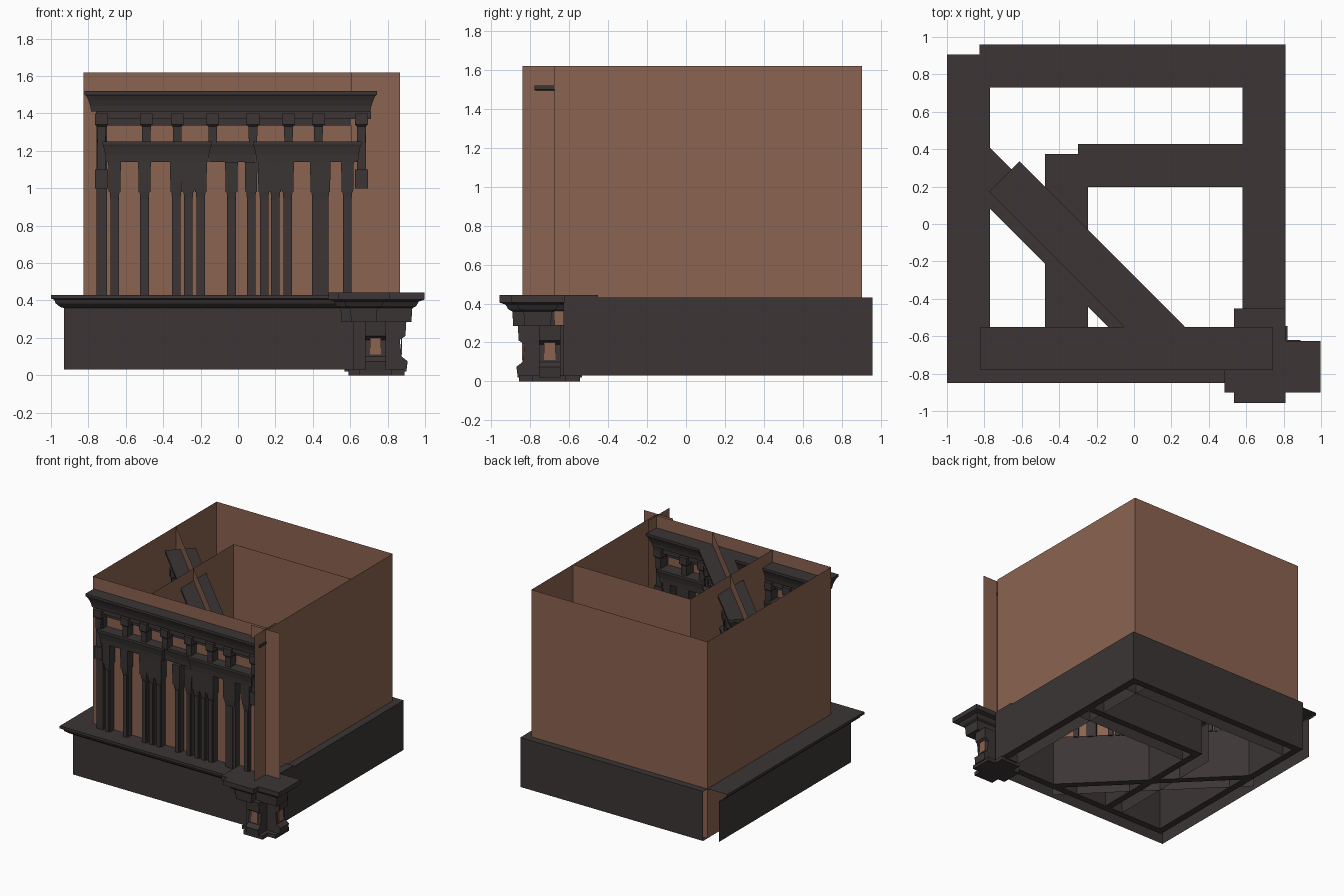
import bpy, bmesh
from math import radians
from mathutils import Matrix, Vector

if "Cube" in bpy.data.objects:
    bpy.data.objects.remove(bpy.data.objects["Cube"], do_unlink=True)


def material(name, color):
    m = bpy.data.materials.new(name)
    m.use_nodes = True
    m.diffuse_color = (*color, 1)
    m.node_tree.nodes["Principled BSDF"].inputs["Base Color"].default_value = (*color, 1)
    return m


BRICK = material("brick brown", (0.26, 0.125, 0.08))
STONE = material("dark stone", (0.045, 0.036, 0.036))


def finish(bm, name, mat, matrix=Matrix(), recalc=True):
    if recalc:
        bmesh.ops.recalc_face_normals(bm, faces=bm.faces[:])
    mesh = bpy.data.meshes.new(name)
    bm.to_mesh(mesh)
    bm.free()
    mesh.materials.append(mat)
    ob = bpy.data.objects.new(name, mesh)
    ob.matrix_world = matrix
    bpy.context.collection.objects.link(ob)
    return ob


def stack(bm, x0, x1, y0, y1, rings):
    """Rectangular loft: rings of (height, inset), closed at both ends."""
    prev = None
    for z, i in rings:
        ring = [bm.verts.new(c) for c in ((x0 + i, y0 + i, z), (x1 - i, y0 + i, z),
                                          (x1 - i, y1 - i, z), (x0 + i, y1 - i, z))]
        if prev is None:
            bm.faces.new(ring[::-1])
        else:
            for k in range(4):
                bm.faces.new((prev[k], prev[k - 3], ring[k - 3], ring[k]))
        prev = ring
    bm.faces.new(prev)


def box(bm, x0, x1, y0, y1, z0, z1):
    stack(bm, x0, x1, y0, y1, [(z0, 0), (z1, 0)])


def sheet(name, a, b, z0=0.03, z1=1.62):
    bm = bmesh.new()
    bm.faces.new([bm.verts.new(c) for c in ((*a, z0), (*b, z0), (*b, z1), (*a, z1))])
    finish(bm, name, BRICK, recalc=False)


# Base moulding section: (distance to the moulded side, height), open underneath
SECTION = [(0.105, 0.03), (0.105, 0.36), (0.125, 0.365), (0.15, 0.385), (0.158, 0.405),
           (0.175, 0.41), (0.175, 0.43), (-0.055, 0.43), (-0.055, 0.03), (0, 0.03)]


def base(name, a, b, mitre_a=0, mitre_b=0):
    """Sweep the section from a to b, moulded side on the right of travel."""
    a, b = Vector(a), Vector(b)
    along = (b - a).normalized()
    side = Vector((along.y, -along.x))
    bm = bmesh.new()
    rows = []
    for d, z in SECTION:
        p = a + side * d - along * d * mitre_a
        q = b + side * d + along * d * mitre_b
        rows.append((bm.verts.new((*p, z)), bm.verts.new((*q, z))))
    for r, s in zip(rows, rows[1:]):
        bm.faces.new((r[0], r[1], s[1], s[0]))
    finish(bm, name, STONE)


# Brick walls and their bases: name, start, end, mitres at start and end
L, R, F, B = -0.825, 0.75, -0.675, 0.905
IX, IY = -0.3, 0.373
walls = [
    ("left", (L, B), (L, F), 0, 1),
    ("front", (L, F), (R, F), 1, 0),
    ("right", (R, F), (R, B), 0, 0),
    ("back", (L, B), (R, B), 0, 0),
    ("inner_side", (IX, IY), (IX, F), 0, 0),
    ("inner_back", (IX, IY), (R, IY), 0, 0),
    ("diagonal", (L, 0.385), (0.235, F), 0, 0),
]
for name, a, b, ma, mb in walls:
    sheet(name + "_wall", a, b)
    if name == "right":       # moulded side faces the interior
        base("right_base", (R + 0.005, B + 0.055), (R + 0.005, -0.63))
    elif name == "back":
        base("back_base", a, (R + 0.06, B))
    elif name == "front":
        base("front_base", a, (0.62, F), ma, mb)
    elif name == "diagonal":
        base("diagonal_base", a, b)
    else:
        base(name + "_base", a, b, ma, mb)

# Colonnade, running through the wall so it shows on both sides
COLUMNS = [-0.66, -0.5, -0.33, -0.265, -0.2, -0.035, 0.07, 0.14, 0.2, 0.265, 0.44, 0.585]
BRACKETS = [-0.73, -0.49, -0.325, -0.135, 0.08, 0.27, 0.43, 0.66]


def colonnade(prefix, matrix):
    # Crowning cornice with frieze band
    bm = bmesh.new()
    stack(bm, -0.82, 0.743, -0.115, 0.115,
          [(1.41, 0.035), (1.44, 0.03), (1.47, 0.02), (1.495, 0.008), (1.5, 0), (1.52, 0)])
    box(bm, -0.76, 0.71, -0.065, 0.065, 1.37, 1.41)
    box(bm, -0.73, 0.62, -0.03, 0.03, 1.335, 1.37)
    finish(bm, prefix + "_top_cornice", STONE, matrix)

    # Lower cornice: two projecting lengths joined by a recessed one
    bm = bmesh.new()
    rings = [(1.14, 0.018), (1.18, 0.015), (1.22, 0.006), (1.235, 0), (1.25, 0)]
    stack(bm, -0.725, -0.14, -0.1, 0.1, rings)
    stack(bm, 0.08, 0.66, -0.1, 0.1, rings)
    stack(bm, -0.17, 0.11, -0.07, 0.07, rings)
    finish(bm, prefix + "_lower_cornice", STONE, matrix)

    # Scroll brackets
    bm = bmesh.new()
    for x in BRACKETS:
        stack(bm, x - 0.034, x + 0.034, -0.09, 0.09,
              [(1.24, 0.012), (1.33, 0.01), (1.34, 0), (1.4, 0)])
    finish(bm, prefix + "_brackets", STONE, matrix)

    # Columns with fluted shaft fillets and capitals
    bm = bmesh.new()
    for x in COLUMNS:
        w = 0.05 if x == 0.44 else 0.029
        box(bm, x - w + 0.006, x + w - 0.006, -0.06, 0.06, 0.42, 0.95)
        box(bm, x - w / 2, x + w / 2, -0.067, 0.067, 0.42, 0.93)
        stack(bm, x - w - 0.005, x + w + 0.005, -0.08, 0.08,
              [(0.94, 0.012), (0.98, 0.008), (0.98, 0.003), (1.14, 0)])
    box(bm, -0.757, -0.7, -0.06, 0.06, 0.42, 1.38)
    for x in (-0.73, 0.66):
        box(bm, x - 0.035, x + 0.035, -0.08, 0.08, 1.0, 1.1)
        box(bm, x - 0.025, x + 0.025, -0.07, 0.07, 1.1, 1.38)
    finish(bm, prefix + "_columns", STONE, matrix)


colonnade("front", Matrix.Translation((0, -0.665, 0)))
colonnade("diagonal", Matrix.Translation((-0.23, -0.21, 0))
          @ Matrix.Rotation(radians(-45), 4, "Z") @ Matrix.Diagonal((0.8, 1, 1, 1)))

# Corner pier: crossed brick sheets
CX, CY = 0.735, -0.7
sheet("corner_pier_across", (0.605, CY), (0.865, CY))
sheet("corner_pier_along", (CX, -0.84), (CX, -0.565))

# Corner pedestal: crossed cap, plinth and four scroll brackets
bm = bmesh.new()
cap = [(0.285, 0.07), (0.36, 0.065), (0.37, 0.045), (0.395, 0.03), (0.405, 0), (0.443, 0)]
stack(bm, 0.483, 0.997, -0.9, -0.625, cap)
stack(bm, 0.535, 0.81, -0.958, -0.452, cap)
finish(bm, "pedestal_cap", STONE)

bm = bmesh.new()
box(bm, 0.59, 0.89, -0.79, -0.62, 0, 0.03)
box(bm, 0.65, 0.82, -0.858, -0.545, 0, 0.03)
finish(bm, "pedestal_plinth", STONE)

SCROLL = [(0, 0.02), (0.165, 0.02), (0.172, 0.075), (0.14, 0.1), (0.13, 0.19),
          (0.16, 0.21), (0.165, 0.29), (0, 0.29)]
for k, side in enumerate(("right", "back", "left", "front")):
    turn = Matrix.Translation((CX, CY, 0)) @ Matrix.Rotation(radians(90 * k), 4, "Z")
    bm = bmesh.new()
    face = bm.faces.new([bm.verts.new((d, -0.055, z)) for d, z in SCROLL])
    out = bmesh.ops.extrude_face_region(bm, geom=[face])["geom"]
    bmesh.ops.translate(bm, vec=(0, 0.11, 0),
                        verts=[v for v in out if isinstance(v, bmesh.types.BMVert)])
    finish(bm, "pedestal_bracket_" + side, STONE, turn)
    bm = bmesh.new()
    box(bm, 0.136, 0.143, -0.03, 0.03, 0.11, 0.2)
    finish(bm, "pedestal_panel_" + side, BRICK, turn)
